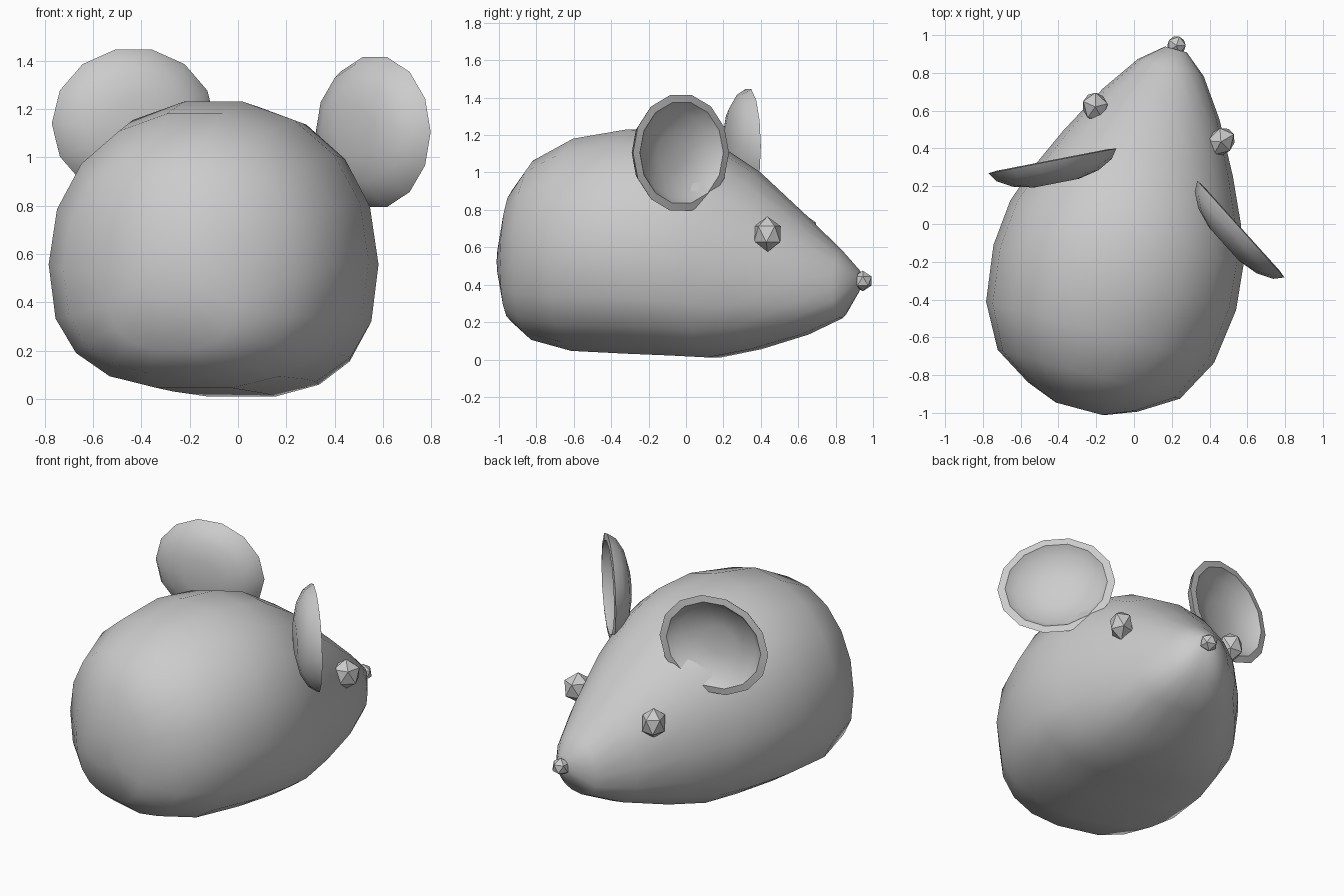
import bpy, bmesh, math
from mathutils import Matrix, Vector

if "Cube" in bpy.data.objects:
    bpy.data.objects.remove(bpy.data.objects["Cube"])

grey = bpy.data.materials.new("soft_grey")
grey.diffuse_color = (0.6, 0.6, 0.6, 1)
grey.use_nodes = True
grey.node_tree.nodes["Principled BSDF"].inputs["Base Color"].default_value = grey.diffuse_color

TURN = Matrix.Rotation(math.radians(-15), 4, 'Z')  # whole animal looks slightly right


def finish(name, bm, matrix, angle=60):
    bmesh.ops.recalc_face_normals(bm, faces=bm.faces)
    mesh = bpy.data.meshes.new(name)
    bm.to_mesh(mesh)
    bm.free()
    mesh.transform(matrix)
    mesh.materials.append(grey)
    obj = bpy.data.objects.new(name, mesh)
    bpy.context.collection.objects.link(obj)
    bpy.context.view_layer.objects.active = obj
    obj.select_set(True)
    bpy.ops.object.shade_smooth_by_angle(angle=math.radians(angle))
    obj.select_set(False)
    return obj


def loft(bm, rings):
    for a, b in zip(rings, rings[1:]):
        n = len(a)
        for i in range(n):
            bm.faces.new((a[i], a[(i + 1) % n], b[(i + 1) % n], b[i]))
    bm.faces.new(rings[0])
    bm.faces.new(rings[-1])


# Body: sections along the spine as (distance, half width, bottom, top)
SECTIONS = [(-1.02, .13, .42, .65), (-.955, .30, .20, .91), (-.83, .50, .10, 1.07),
            (-.60, .625, .04, 1.19), (-.30, .665, .025, 1.24), (-.05, .64, .015, 1.22),
            (.15, .57, .005, 1.155), (.38, .465, .05, 1.01), (.65, .32, .13, .77),
            (.85, .18, .22, .585), (.95, .06, .37, .48)]
bm = bmesh.new()
rings = []
for t, w, low, high in SECTIONS:
    mid = low + 0.45 * (high - low)
    ring = []
    for i in range(18):
        a = 2 * math.pi * i / 18
        c, s = math.cos(a), math.sin(a)
        p = 0.95 if s > 0 else 0.78  # squarer belly
        h = high - mid if s > 0 else mid - low
        x = math.copysign(abs(c) ** p, c) * w - 0.025
        z = mid + math.copysign(abs(s) ** p, s) * h
        ring.append(bm.verts.new((x, t, z)))
    rings.append(ring)
loft(bm, rings)
finish("body", bm, TURN, 70)


# Ears: shallow bowls with a thick rim, opening along local +y
def ear(name, loc, yaw, sx, sz):
    bm = bmesh.new()
    profile = [(.12, -.085), (.23, -.06), (.31, -.015), (.345, .035),
               (.30, .04), (.25, -.01), (.10, -.045)]
    rings = []
    for r, d in profile:
        rings.append([bm.verts.new((r * sx * math.cos(2 * math.pi * i / 14), d,
                                    r * sz * math.sin(2 * math.pi * i / 14)))
                      for i in range(14)])
    loft(bm, rings)
    finish(name, bm, Matrix.Translation(loc) @ Matrix.Rotation(math.radians(yaw), 4, 'Z'), 45)


ear("left_ear", (-.425, .30, 1.14), 11, 1.0, .91)
ear("right_ear", (.54, -.05, 1.105), -48, 1.0, .92)


# Eyes and nose: small faceted beads
def bead(name, loc, size, tilt):
    bm = bmesh.new()
    bmesh.ops.create_icosphere(bm, subdivisions=1, radius=1)
    bm.transform(Matrix.Diagonal((*size, 1)))
    finish(name, bm, Matrix.Translation(Vector(loc)) @ TURN
           @ Matrix.Rotation(math.radians(tilt), 4, 'Z'), 30)


bead("left_eye", (-.205, .62, .69), (.075, .085, .095), 30)
bead("right_eye", (.46, .435, .67), (.075, .09, .095), -30)
bead("nose", (.225, .945, .42), (.055, .055, .055), 15)
